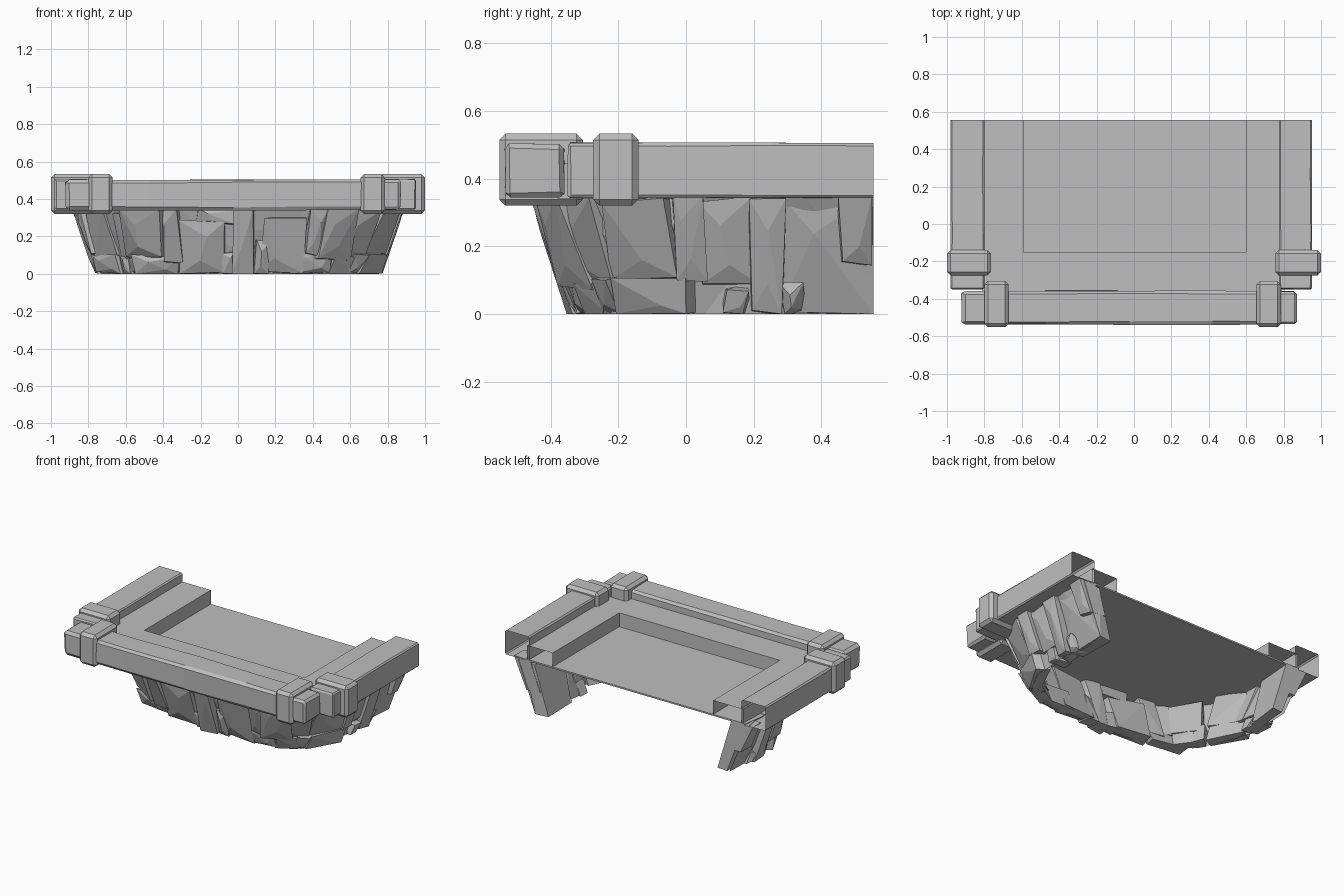
import bpy, bmesh, random
from mathutils import Vector

random.seed(4)
if "Cube" in bpy.data.objects:
    bpy.data.objects.remove(bpy.data.objects["Cube"])

stone = bpy.data.materials.new("grey stone")
stone.use_nodes = True
GREY = (0.52, 0.52, 0.52, 1)
stone.diffuse_color = GREY
stone.node_tree.nodes["Principled BSDF"].inputs["Base Color"].default_value = GREY

BACK = 0.555


def finish(bm, name):
    mesh = bpy.data.meshes.new(name)
    bm.to_mesh(mesh)
    bm.free()
    mesh.materials.append(stone)
    obj = bpy.data.objects.new(name, mesh)
    bpy.context.collection.objects.link(obj)
    return obj


def box(name, x, y, z, bevel=0, cuts=0, wobble=0, open_back=False):
    """Box between ranges, optionally cut along its length, roughened and left open behind."""
    bm = bmesh.new()
    bmesh.ops.create_cube(bm, size=1)
    for v in bm.verts:
        v.co = [r[0] + (c + 0.5) * (r[1] - r[0]) for r, c in zip((x, y, z), v.co)]
    if bevel:
        edges = [e for e in bm.edges
                 if not (open_back and all(v.co.y > BACK - 0.01 for v in e.verts))]
        bmesh.ops.bevel(bm, geom=edges, offset=bevel, segments=1, affect='EDGES')
    if cuts:
        axis = 0 if x[1] - x[0] > y[1] - y[0] else 1
        span = (x, y)[axis]
        for i in range(1, cuts + 1):
            co, no = Vector(), Vector()
            co[axis] = span[0] + (span[1] - span[0]) * i / (cuts + 1)
            no[axis] = 1
            bmesh.ops.bisect_plane(bm, geom=bm.verts[:] + bm.edges[:] + bm.faces[:],
                                   plane_co=co, plane_no=no)
    for v in bm.verts:
        if v.co.y < BACK - 0.01:
            v.co += Vector([random.uniform(-wobble, wobble) for _ in range(3)])
    if open_back:
        ends = [f for f in bm.faces if all(v.co.y > BACK - 0.01 for v in f.verts)]
        bmesh.ops.delete(bm, geom=ends, context='FACES')
    return finish(bm, name)


# Sunken floor and the raised ledge around three of its sides
box("floor", (-0.81, 0.79), (-0.38, BACK), (0.342, 0.352))
LEDGE = (0.345, 0.445)
box("ledge_right", (-0.81, -0.59), (-0.37, BACK), LEDGE, open_back=True)
box("ledge_left", (0.6, 0.79), (-0.37, BACK), LEDGE, open_back=True)
box("ledge_front", (-0.6, 0.61), (-0.37, -0.15), LEDGE)

# Beams along the rim
RAIL = (0.343, 0.505)
box("beam_right", (-0.98, -0.8), (-0.35, BACK), RAIL, 0.008, 2, 0.002, True)
box("beam_left", (0.775, 0.952), (-0.35, BACK), RAIL, 0.008, 2, 0.002, True)
box("beam_front", (-0.92, 0.87), (-0.537, -0.358), (0.341, 0.503), 0.016, 3, 0.004)

# Collars clamped round the beams
COLLAR = (0.32, 0.533)
box("collar_side_right", (-1, -0.765), (-0.275, -0.14), COLLAR, 0.019)
box("collar_side_left", (0.755, 1), (-0.275, -0.14), COLLAR, 0.019)
box("collar_front_right", (-0.8, -0.67), (-0.552, -0.305), COLLAR, 0.019)
box("collar_front_left", (0.655, 0.785), (-0.552, -0.305), COLLAR, 0.019)

# Plan of the rock skirt at its top and foot, from left to right, with a deeper cut right corner
TOP_Z = 0.35
top = [(0.86, BACK), (0.86, 0.25), (0.86, -0.08), (0.78, -0.3), (0.54, -0.42), (0, -0.43),
       (-0.52, -0.39), (-0.69, -0.12), (-0.84, 0.13), (-0.86, 0.32), (-0.86, BACK)]
foot = [(0.73, BACK), (0.74, 0.25), (0.74, -0.04), (0.63, -0.22), (0.48, -0.3), (0, -0.315),
        (-0.49, -0.24), (-0.61, -0.06), (-0.72, 0.13), (-0.74, 0.32), (-0.71, BACK)]


def on_path(path, t):
    i = max(0, min(int(t), len(path) - 2))
    return Vector(path[i]).lerp(Vector(path[i + 1]), t - i)


def skirt_point(t, z):
    p = on_path(foot, t).lerp(on_path(top, t), z / TOP_Z)
    return Vector((p.x, p.y, z))


# Faceted backing sheet of the skirt
bm = bmesh.new()
COLS, ROWS = 30, 3
grid = []
for i in range(COLS + 1):
    t = 10 * i / COLS
    column = []
    for j in range(ROWS + 1):
        p = skirt_point(t, TOP_Z * j / ROWS)
        inward = Vector((-p.x, -p.y, 0)).normalized()
        if 0 < i < COLS:
            p += inward * random.uniform(0.005, 0.035)
        column.append(bm.verts.new(p))
    grid.append(column)
for a, b in zip(grid, grid[1:]):
    for j in range(ROWS):
        bm.faces.new((a[j], a[j + 1], b[j + 1], b[j]))
bmesh.ops.triangulate(bm, faces=bm.faces[:])
finish(bm, "skirt_backing")


def rock(name, t, width, z0, z1, out=0.02, taper=0, rough=0.014):
    """Chipped block that leans with the skirt, its back reaching further in towards the top."""
    along = (skirt_point(min(t + 0.1, 10), 0.17) - skirt_point(max(t - 0.1, 0), 0.17)).normalized()
    normal = Vector((along.y, -along.x, 0))
    if normal.dot(skirt_point(t, 0.17)) < 0:
        normal.negate()
    bm = bmesh.new()
    for z in (z0, z1):
        for side in (-0.5, 0.5):
            for off in (-0.085 - taper * z / TOP_Z, out):
                p = skirt_point(t, z) + along * width * side + normal * off
                bm.verts.new(p + Vector([random.uniform(-rough, rough) for _ in range(3)]))
    # Off-centre ridge on the outer face
    for k in (0.25, 0.7):
        p = skirt_point(t, z0 + (z1 - z0) * k) + normal * (out + 0.012)
        bm.verts.new(p + along * width * random.uniform(-0.3, 0.3))
    hull = bmesh.ops.convex_hull(bm, input=bm.verts[:])
    spare = [g for g in hull["geom_interior"] if isinstance(g, bmesh.types.BMVert)]
    bmesh.ops.delete(bm, geom=spare, context='VERTS')
    bmesh.ops.dissolve_limit(bm, angle_limit=0.1, verts=bm.verts[:], edges=bm.edges[:])
    for v in bm.verts:
        v.co.z = max(0, min(v.co.z, TOP_Z))
        v.co.y = min(v.co.y, BACK)
    finish(bm, name)


# Front stones: centre x, width, bottom, top, how far they stand out
front = [(-0.54, 0.25, 0.08, 0.34, 0.01), (-0.37, 0.1, 0.06, 0.35, 0.025),
         (-0.2, 0.23, 0, 0.28, 0.02), (0.03, 0.1, 0, 0.35, 0.025),
         (0.25, 0.21, 0.01, 0.3, 0.01), (0.415, 0.09, 0.1, 0.35, 0.03),
         (-0.46, 0.25, 0, 0.09, 0), (0.13, 0.07, 0, 0.17, 0.015),
         (-0.05, 0.06, 0, 0.12, 0.005), (0.42, 0.22, 0, 0.12, 0.005),
         (-0.12, 0.2, 0.26, 0.35, 0), (0.57, 0.18, 0.08, 0.34, 0.01)]
for n, (x, w, z0, z1, out) in enumerate(front):
    rock(f"front_stone_{n + 1}", 5 - x / 0.52, w, z0, z1, out)

# Side and corner stones: path position, width, bottom, top, stand-out, inward taper
side = [(0.17, 0.1, 0.15, 0.35, 0.02, 0), (1.05, 0.1, 0, 0.35, 0.02, 0),
        (1.75, 0.1, 0.1, 0.35, 0.02, 0), (1.35, 0.06, 0, 0.08, 0.01, 0),
        (0.78, 0.06, 0, 0.08, 0.01, 0), (2.3, 0.24, 0, 0.1, 0.005, 0),
        (0.45, 0.26, 0, 0.34, -0.015, 0.04), (1.4, 0.15, 0.08, 0.34, -0.005, 0),
        (2.4, 0.22, 0.1, 0.34, -0.005, 0), (3.1, 0.08, 0, 0.11, 0, 0),
        (3.4, 0.2, 0.08, 0.33, -0.005, 0), (3.55, 0.14, 0, 0.1, -0.005, 0)]
for label, mirror in (("left", False), ("right", True)):
    for n, (t, *shape) in enumerate(side):
        rock(f"{label}_stone_{n + 1}", 10 - t if mirror else t, *shape)
